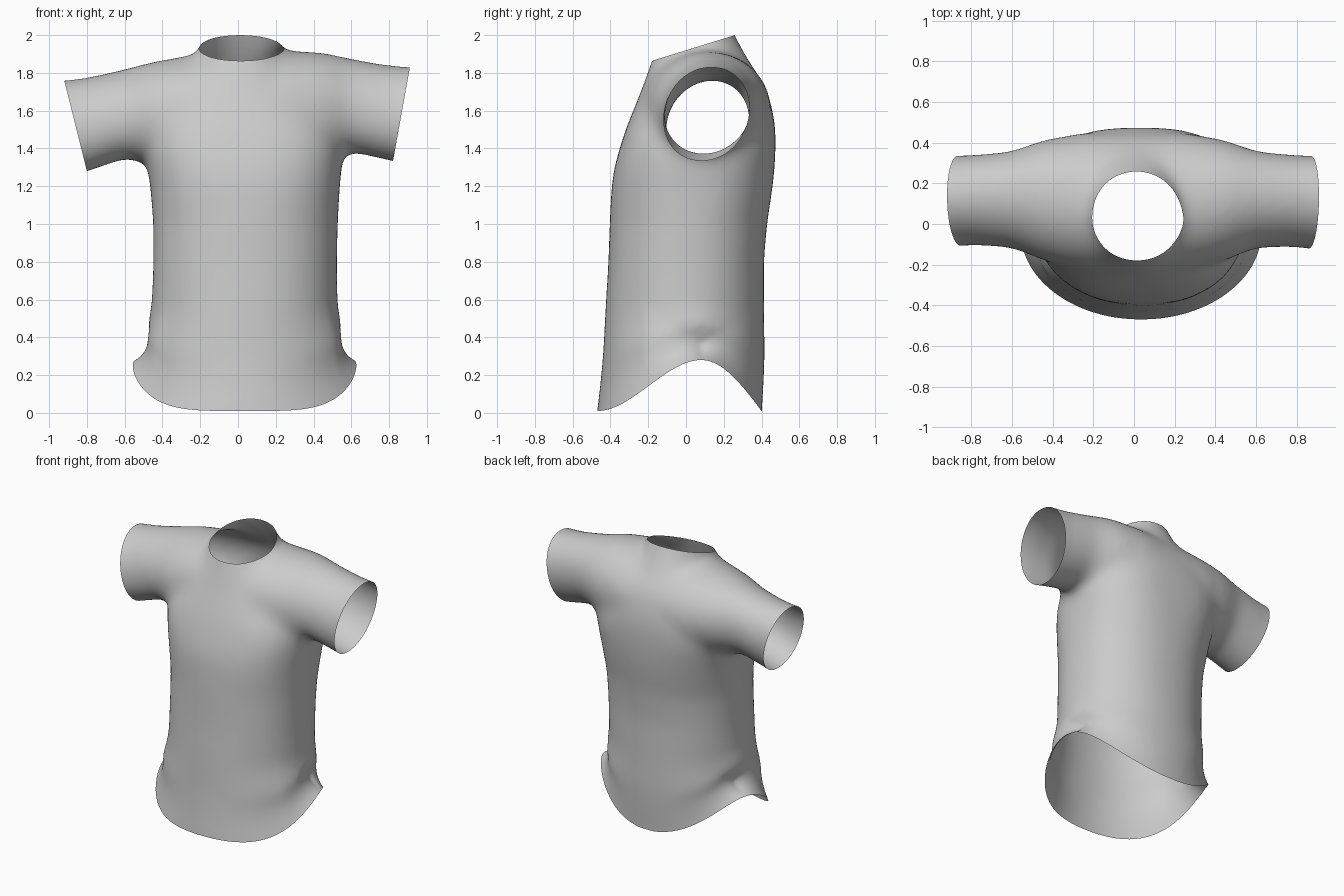
import bpy, bmesh, math
from mathutils import Vector

if "Cube" in bpy.data.objects:
    bpy.data.objects.remove(bpy.data.objects["Cube"])

SIDES = 64
MIDDLE = .035

# body rings: height, right, left, front, back, squareness
BODY = [(-.2, -.45, .52, -.49, .40, 2), (0, -.45, .52, -.473, .403, 2),
        (.1, -.45, .52, -.46, .41, 2), (.2, -.46, .53, -.45, .415, 2),
        (.3, -.48, .55, -.44, .418, 2.1),
        (.5, -.46, .53, -.43, .415, 2.1), (.8, -.45, .525, -.412, .413, 2.2),
        (1, -.45, .53, -.405, .43, 2.2), (1.2, -.465, .54, -.395, .46, 2.4),
        (1.3, -.48, .55, -.38, .47, 2.5), (1.4, -.49, .55, -.352, .475, 2.7),
        (1.5, -.48, .53, -.32, .475, 2.7), (1.6, -.45, .49, -.28, .46, 2.5),
        (1.7, -.39, .43, -.24, .425, 2.3), (1.8, -.30, .34, -.205, .375, 2.1),
        (1.9, -.215, .24, -.172, .315, 2), (2, -.185, .21, -.14, .262, 2),
        (2.15, -.18, .20, -.12, .2, 2)]

# sleeve-to-sleeve rings: x, front, back, bottom, top, tilt
SLEEVES = [(-1.1, -.14, .34, 1.18, 1.74, .15), (-.8, -.105, .34, 1.275, 1.775, .15),
           (-.6, -.12, .36, 1.345, 1.82, .12), (-.45, -.18, .415, 1.32, 1.86, .05),
           (-.25, -.23, .45, 1.28, 1.895, 0), (.25, -.23, .45, 1.30, 1.92, 0),
           (.45, -.18, .415, 1.34, 1.91, .05), (.6, -.12, .36, 1.38, 1.875, .12),
           (.8, -.115, .34, 1.335, 1.84, .15), (1.1, -.16, .34, 1.27, 1.82, .15)]


def oval(a0, a1, b0, b1, n):
    """Points of a rounded oval filling the given box."""
    for i in range(SIDES):
        t = math.tau * i / SIDES
        c, s = math.cos(t), math.sin(t)
        u = math.copysign(abs(c) ** (2 / n), c)
        v = math.copysign(abs(s) ** (2 / n), s)
        yield (a0 + a1 + u * (a1 - a0)) / 2, (b0 + b1 + v * (b1 - b0)) / 2


def loft(bm, rings):
    """Closed skin through a list of rings."""
    loops = [[bm.verts.new(p) for p in ring] for ring in rings]
    for a, b in zip(loops, loops[1:]):
        for i in range(SIDES):
            j = (i + 1) % SIDES
            bm.faces.new((a[i], a[j], b[j], b[i]))
    bm.faces.new(loops[0][::-1])
    bm.faces.new(loops[-1])


def hem_height(y):
    """Low at front and back, raised at the side seams."""
    if y < .08:
        t = max(0, (y + .47) / .55)
        return .01 + .27 * t * t * (3 - 2 * t)
    return .01 + .27 * math.sin(math.pi / 2 * max(0, (.4 - y) / .32))


def hem_flare(y, z):
    """Sideways spread: tight at the seams, gradual at front and back."""
    reach = .16 + .44 * min(1, abs(y - .08) / .3)
    return 1 + .23 * max(0, 1 - z / reach) ** 2


# body and sleeves as overlapping solids
bm = bmesh.new()
loft(bm, [[(x, y, z) for x, y in oval(r, l, f, b, n)]
          for z, r, l, f, b, n in BODY])
loft(bm, [[(x, y, z + tilt * (y - (f + b) / 2)) for y, z in oval(f, b, lo, hi, 2)]
          for x, f, b, lo, hi, tilt in SLEEVES])
bmesh.ops.recalc_face_normals(bm, faces=bm.faces)
mesh = bpy.data.meshes.new("shirt")
bm.to_mesh(mesh)
bm.free()
shirt = bpy.data.objects.new("shirt", mesh)
bpy.context.collection.objects.link(shirt)

# merge into one soft skin
remesh = shirt.modifiers.new("merge", 'REMESH')
remesh.mode = 'VOXEL'
remesh.voxel_size = .02
smooth = shirt.modifiers.new("soften", 'SMOOTH')
smooth.factor = .5
smooth.iterations = 55
graph = bpy.context.evaluated_depsgraph_get()
skin = bpy.data.meshes.new_from_object(shirt.evaluated_get(graph))
shirt.modifiers.clear()
shirt.data = skin
bpy.data.meshes.remove(mesh)
skin.name = "shirt"

# open the hem, neck and cuffs; each cut works within its own height range
bm = bmesh.new()
bm.from_mesh(skin)
CUTS = [((0, 0, 0), (0, 0, -1), -1, 1), ((0, -.16, 1.87), (0, -.31, 1), 1, 3),
        ((.865, 0, 1.58), (1, 0, -.18), 1, 3), ((-.86, 0, 1.52), (-1, 0, -.25), 1, 3)]
for point, normal, low, high in CUTS:
    faces = [f for f in bm.faces if low < f.calc_center_median().z < high]
    edges = {e for f in faces for e in f.edges}
    verts = {v for f in faces for v in f.verts}
    bmesh.ops.bisect_plane(bm, geom=list(verts) + list(edges) + faces,
                           plane_co=point, plane_no=Vector(normal).normalized(),
                           clear_outer=True)

# flare and curve the hem
for v in bm.verts:
    if v.co.z < .7:
        v.co.x = MIDDLE + (v.co.x - MIDDLE) * hem_flare(v.co.y, v.co.z)
        v.co.z += hem_height(v.co.y) * (1 - v.co.z / .7)
for f in bm.faces:
    f.smooth = True
bm.to_mesh(skin)
bm.free()

# cloth colour
cloth = bpy.data.materials.new("grey_cloth")
cloth.use_nodes = True
colour = (.6, .6, .6, 1)
cloth.diffuse_color = colour
cloth.node_tree.nodes["Principled BSDF"].inputs["Base Color"].default_value = colour
skin.materials.clear()
skin.materials.append(cloth)
